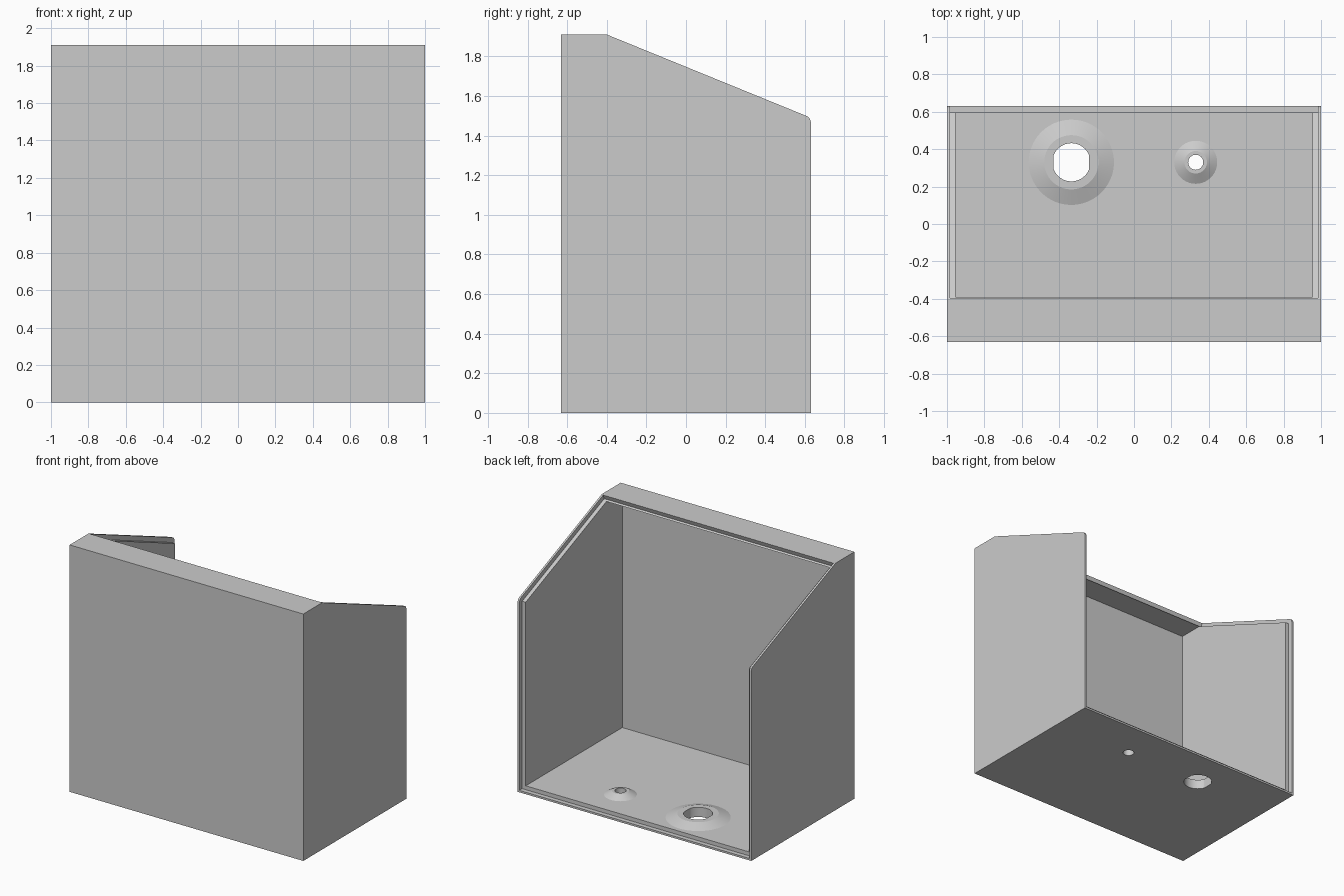
import bpy, bmesh, math
from mathutils import Vector

cube = bpy.data.objects.get("Cube")
if cube:
    bpy.data.objects.remove(cube, do_unlink=True)

grey = bpy.data.materials.new("light grey")
grey.use_nodes = True
colour = (0.6, 0.6, 0.6, 1)
grey.diffuse_color = colour
grey.node_tree.nodes["Principled BSDF"].inputs["Base Color"].default_value = colour


def finish(bm, name):
    bmesh.ops.recalc_face_normals(bm, faces=bm.faces)
    mesh = bpy.data.meshes.new(name)
    bm.to_mesh(mesh)
    bm.free()
    obj = bpy.data.objects.new(name, mesh)
    bpy.context.collection.objects.link(obj)
    mesh.materials.append(grey)
    return obj


def prism(name, profile, half_width, round_at=None):
    """Extrude a (y, z) profile across x; optionally round one corner."""
    bm = bmesh.new()
    face = bm.faces.new([bm.verts.new((-half_width, y, z)) for y, z in profile])
    moved = bmesh.ops.extrude_face_region(bm, geom=[face])["geom"]
    verts = [v for v in moved if isinstance(v, bmesh.types.BMVert)]
    bmesh.ops.translate(bm, verts=verts, vec=(2 * half_width, 0, 0))
    if round_at:
        corner = Vector(round_at)
        edges = [e for e in bm.edges
                 if all((v.co.yz - corner).length < 1e-4 for v in e.verts)]
        bmesh.ops.bevel(bm, geom=edges, offset=0.022, segments=5,
                        profile=0.5, affect='EDGES')
    return finish(bm, name)


def cone(name, x, y, z0, z1, r0, r1, flat=None):
    """Vertical cone or cylinder, with sides flattened at x +- flat."""
    bm = bmesh.new()
    bmesh.ops.create_cone(bm, cap_ends=True, segments=64, radius1=r0,
                          radius2=r1, depth=z1 - z0)
    if flat:
        for v in bm.verts:
            v.co.x = max(-flat, min(flat, v.co.x))
    bmesh.ops.translate(bm, verts=bm.verts, vec=(x, y, (z0 + z1) / 2))
    return finish(bm, name)


def combine(target, tool, operation):
    mod = target.modifiers.new("combine", 'BOOLEAN')
    mod.operation, mod.solver, mod.object = operation, 'EXACT', tool
    bpy.context.view_layer.objects.active = target
    bpy.ops.object.modifier_apply(modifier=mod.name)
    bpy.data.objects.remove(tool, do_unlink=True)


# Outer body with the sloped upper edge
W, D, H = 1.0, 0.63, 1.91
wall, lip = 0.045, 0.015
shoulder = (D, 1.49)
body = prism("enclosure_body",
             [(-D, 0), (D, 0), shoulder, (-0.4, H), (-D, H)], W, shoulder)

# Main cavity, open at the back and along the slope
combine(body, prism("cavity_cutter",
                    [(-D + wall, wall), (0.7, wall), (0.7, H - wall + 0.003),
                     (-D + wall, H - wall + 0.003)], W - wall), 'DIFFERENCE')

# Stepped seat for a cover, following the slope and the back edge
combine(body, prism("seat_cutter",
                    [(-0.408, 1.875), (0.595, 1.465), (0.595, lip), (0.7, lip),
                     (0.7, 1.96), (-0.375, 1.96)], W - lip), 'DIFFERENCE')

# Floor bosses with through holes; the large hole has flattened sides
for x, base, top, hole, flat in ((-0.335, 0.228, 0.145, 0.102, 0.095),
                                 (0.33, 0.115, 0.06, 0.04, None)):
    slope = (base - top) / 0.03
    sink = 0.01
    combine(body, cone("boss", x, 0.33, wall - sink, wall + 0.03,
                       base + slope * sink, top), 'UNION')
    combine(body, cone("hole_cutter", x, 0.33, -0.1, 0.2, hole, hole, flat),
            'DIFFERENCE')

# Smooth curved surfaces, keep hard edges
bpy.ops.object.select_all(action='DESELECT')
body.select_set(True)
bpy.context.view_layer.objects.active = body
bpy.ops.object.shade_smooth_by_angle(angle=math.radians(15))
